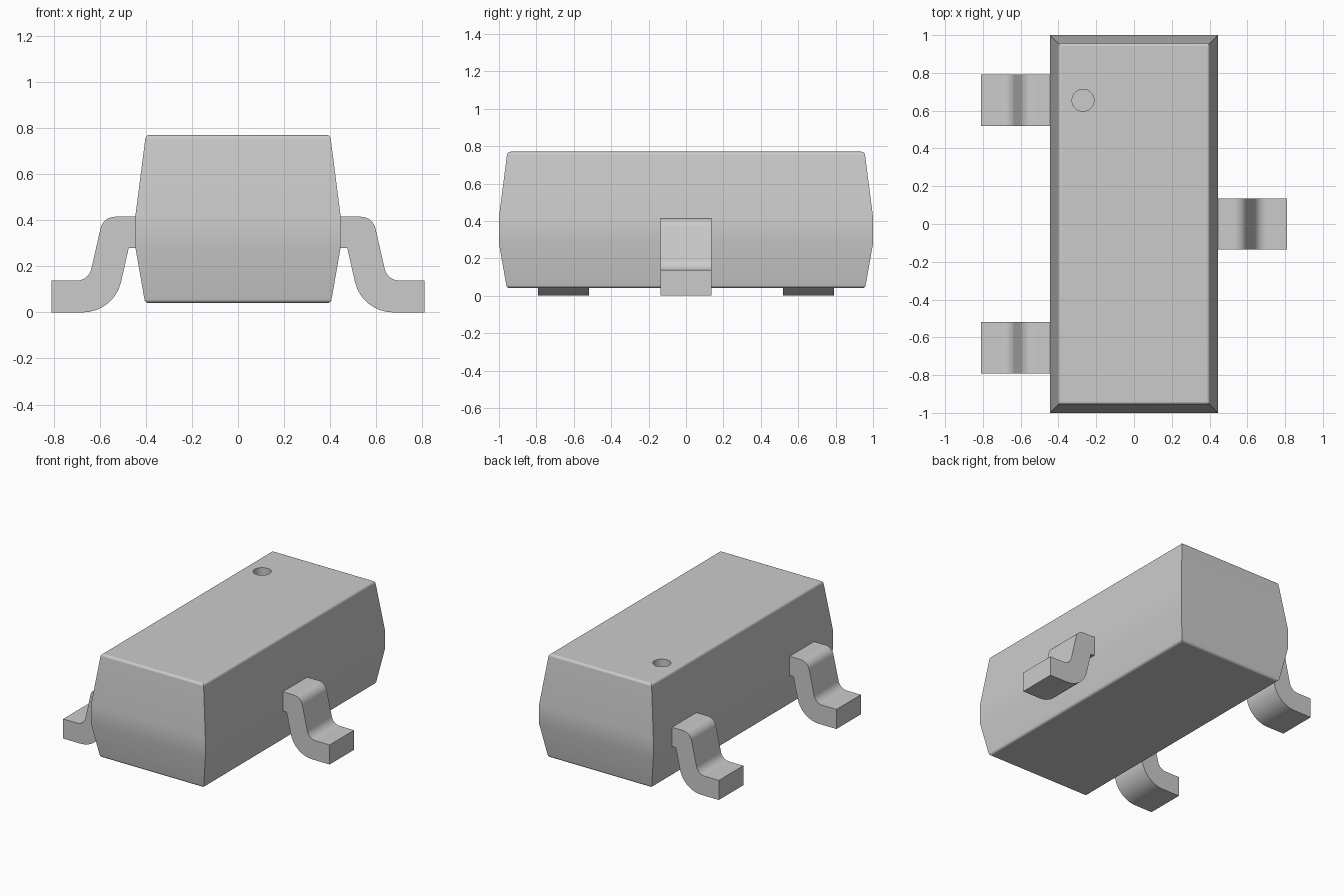
import bpy, bmesh, math
from mathutils import Vector

if "Cube" in bpy.data.objects:
    bpy.data.objects.remove(bpy.data.objects["Cube"], do_unlink=True)

grey = bpy.data.materials.new("light grey")
grey.use_nodes = True
grey.diffuse_color = (0.6, 0.6, 0.6, 1)
grey.node_tree.nodes["Principled BSDF"].inputs["Base Color"].default_value = (0.6, 0.6, 0.6, 1)


def make_object(name, bm):
    bmesh.ops.recalc_face_normals(bm, faces=bm.faces)
    mesh = bpy.data.meshes.new(name)
    bm.to_mesh(mesh)
    bm.free()
    mesh.materials.append(grey)
    obj = bpy.data.objects.new(name, mesh)
    bpy.context.collection.objects.link(obj)
    return obj


def activate(obj):
    bpy.ops.object.select_all(action='DESELECT')
    obj.select_set(True)
    bpy.context.view_layer.objects.active = obj


def smooth(obj):
    activate(obj)
    bpy.ops.object.shade_smooth_by_angle(angle=math.radians(30))
    mod = obj.modifiers.new("clean_normals", 'WEIGHTED_NORMAL')
    mod.keep_sharp = True


def fillet(corners, steps=8):
    """Round each (x, z, radius) corner of a closed outline."""
    out = []
    for i, (x, z, r) in enumerate(corners):
        p = Vector((x, z))
        if r == 0:
            out.append(p)
            continue
        a = (Vector(corners[i - 1][:2]) - p).normalized()
        b = (Vector(corners[(i + 1) % len(corners)][:2]) - p).normalized()
        half = a.angle(b) / 2
        reach = r / math.tan(half)
        centre = p + (a + b).normalized() * r / math.sin(half)
        start, end = p + a * reach - centre, p + b * reach - centre
        first = math.atan2(start.y, start.x)
        sweep = math.remainder(math.atan2(end.y, end.x) - first, math.tau)
        for k in range(steps + 1):
            t = first + sweep * k / steps
            out.append(centre + r * Vector((math.cos(t), math.sin(t))))
    return out


# Moulded body: rectangular rings following a tapered, edge-rounded profile
HALF_X, HALF_Y = 0.445, 1.0
profile = fillet([(-0.2, 0.04, 0), (-0.042, 0.04, 0.02), (0, 0.28, 0),
                  (0, 0.42, 0), (-0.045, 0.77, 0.02), (-0.2, 0.77, 0)], 5)[1:-1]
bm = bmesh.new()
rings = []
for d, z in profile:
    rings.append([bm.verts.new((sx * (HALF_X + d), sy * (HALF_Y + d), z))
                  for sx, sy in ((-1, -1), (1, -1), (1, 1), (-1, 1))])
for low, high in zip(rings, rings[1:]):
    for i in range(4):
        j = (i + 1) % 4
        bm.faces.new((low[i], low[j], high[j], high[i]))
bm.faces.new(rings[0])
bm.faces.new(rings[-1])
body = make_object("body", bm)

# Round orientation dimple sunk into the top
bm = bmesh.new()
bmesh.ops.create_cone(bm, cap_ends=True, segments=40, radius1=0.058, radius2=0.058, depth=0.14)
bmesh.ops.translate(bm, verts=bm.verts, vec=(-0.27, 0.655, 0.77))
cutter = make_object("dimple_cutter", bm)
cutter.hide_render = True
activate(body)
cut = body.modifiers.new("dimple", 'BOOLEAN')
cut.operation = 'DIFFERENCE'
cut.solver = 'EXACT'
cut.object = cutter
bpy.ops.object.modifier_apply(modifier=cut.name)
bpy.data.objects.remove(cutter, do_unlink=True)
smooth(body)

# Bent leads: one gull-wing outline extruded along y
lead_outline = fillet([(0.40, 0.415, 0), (0.585, 0.415, 0.065), (0.648, 0.138, 0.065),
                       (0.81, 0.138, 0), (0.81, 0, 0), (0.537, 0, 0.17),
                       (0.474, 0.28, 0), (0.40, 0.28, 0)])


def lead(name, side, y, half_width=0.136):
    bm = bmesh.new()
    face = bm.faces.new([bm.verts.new((side * p.x, y - half_width, p.y)) for p in lead_outline])
    grown = bmesh.ops.extrude_face_region(bm, geom=[face])["geom"]
    bmesh.ops.translate(bm, vec=(0, 2 * half_width, 0),
                        verts=[g for g in grown if isinstance(g, bmesh.types.BMVert)])
    # extruding keeps the starting face, so the lead is a closed solid
    smooth(make_object(name, bm))


lead("left_lead", 1, 0)
lead("right_front_lead", -1, -0.655)
lead("right_back_lead", -1, 0.655)
